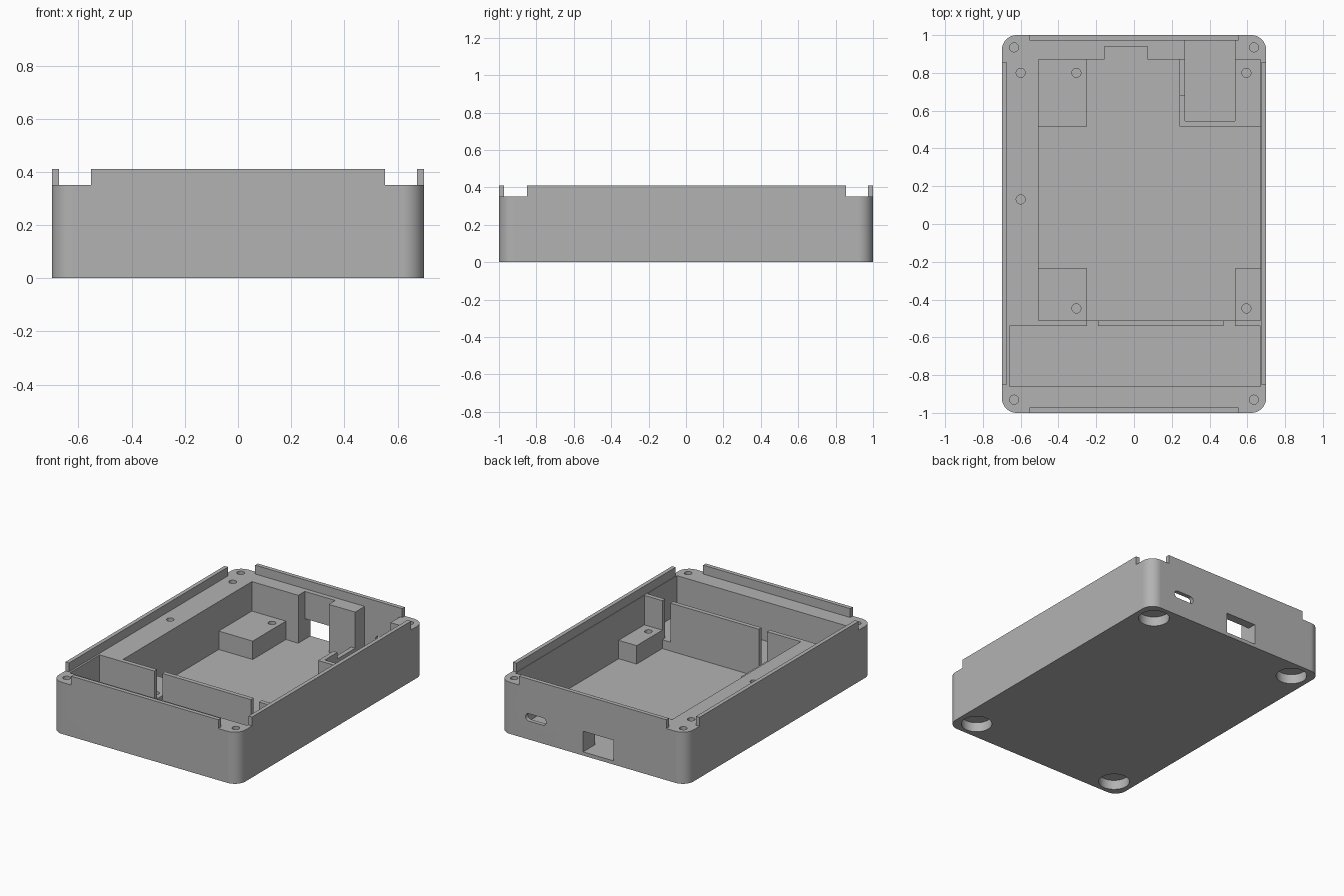
import bpy
import bmesh
from math import cos, sin, pi

cube = bpy.data.objects.get("Cube")
if cube:
    bpy.data.objects.remove(cube, do_unlink=True)

grey = bpy.data.materials.new("light grey plastic")
grey.use_nodes = True
COLOR = (0.45, 0.45, 0.45, 1)
grey.diffuse_color = COLOR
grey.node_tree.nodes["Principled BSDF"].inputs["Base Color"].default_value = COLOR

TOP, LIP, FLOOR, TRAY, POST = 0.35, 0.41, 0.025, 0.085, 0.15
OVER = 0.6


def prism(name, outline, z0, z1):
    """Upright prism over a closed outline."""
    bm = bmesh.new()
    face = bm.faces.new([bm.verts.new((x, y, z0)) for x, y in outline])
    up = bmesh.ops.extrude_face_region(bm, geom=[face])
    verts = [g for g in up["geom"] if isinstance(g, bmesh.types.BMVert)]
    bmesh.ops.translate(bm, verts=verts, vec=(0, 0, z1 - z0))
    bmesh.ops.recalc_face_normals(bm, faces=bm.faces)
    mesh = bpy.data.meshes.new(name)
    bm.to_mesh(mesh)
    bm.free()
    mesh.materials.append(grey)
    ob = bpy.data.objects.new(name, mesh)
    bpy.context.collection.objects.link(ob)
    return ob


def box(name, x0, x1, y0, y1, z0, z1):
    return prism(name, [(x0, y0), (x1, y0), (x1, y1), (x0, y1)], z0, z1)


def rounded(hx, hy, r, n=12):
    """Outline of a rectangle with rounded corners."""
    pts = []
    for k, (sx, sy) in enumerate([(1, 1), (-1, 1), (-1, -1), (1, -1)]):
        for i in range(n + 1):
            a = (k + i / n) * pi / 2
            pts.append((sx * (hx - r) + r * cos(a), sy * (hy - r) + r * sin(a)))
    return pts


def cylinder(name, x, y, r, z0, z1, n=32):
    ring = [(x + r * cos(2 * pi * i / n), y + r * sin(2 * pi * i / n)) for i in range(n)]
    return prism(name, ring, z0, z1)


def combine(body, other, operation):
    """Apply one boolean step and remove the helper."""
    other.hide_render = True
    mod = body.modifiers.new(operation, "BOOLEAN")
    mod.operation, mod.solver, mod.object = operation, "EXACT", other
    bpy.context.view_layer.objects.active = body
    bpy.ops.object.modifier_apply(modifier=mod.name)
    bpy.data.objects.remove(other, do_unlink=True)


# Outer shell
body = prism("enclosure_base", rounded(0.7, 1.0, 0.08), 0, TOP)

# Main bay, front tray and connector recess
for name, *dims in [
    ("main_bay", -0.505, 0.67, -0.51, 0.87, FLOOR, OVER),
    ("front_tray", -0.66, 0.67, -0.86, -0.51, TRAY, OVER),
    ("connector_recess", -0.157, 0.072, 0.8, 0.94, FLOOR, OVER),
]:
    combine(body, box(name, *dims), "DIFFERENCE")

# Divider walls, board posts and rim lips
for name, *dims in [
    ("divider_middle", -0.19, 0.475, -0.54, -0.51, 0.01, TOP),
    ("divider_left", 0.535, 0.685, -0.54, -0.51, 0.01, TOP),
    ("divider_right", -0.68, -0.25, -0.54, -0.51, 0.01, TOP),
    ("post_front_right", -0.52, -0.25, -0.52, -0.235, 0.01, POST),
    ("post_front_left", 0.535, 0.685, -0.52, -0.235, 0.01, POST),
    ("post_back_right", -0.52, -0.25, 0.515, 0.89, 0.01, POST),
    ("post_back_left", 0.24, 0.685, 0.515, 0.89, 0.01, POST),
    ("lip_front", -0.552, 0.552, -1, -0.972, 0.3, LIP),
    ("lip_back", -0.552, 0.552, 0.972, 1, 0.3, LIP),
    ("lip_right", -0.7, -0.673, -0.85, 0.855, 0.3, LIP),
    ("lip_left", 0.673, 0.7, -0.85, 0.855, 0.3, LIP),
]:
    combine(body, box(name, *dims), "UNION")

# Small-board pocket, its lowered side wall and the back port
for name, *dims in [
    ("board_pocket", 0.27, 0.535, 0.545, 0.972, 0.08, OVER),
    ("side_notch", 0.2, 0.3, 0.68, 0.87, 0.105, OVER),
    ("back_port", -0.157, 0.072, 0.9, 1.1, FLOOR, 0.165),
]:
    combine(body, box(name, *dims), "DIFFERENCE")

# Rounded slot through the back wall
slot = prism("back_slot", rounded(0.077, 0.025, 0.0249, 6), -0.05, 0.05)
slot.rotation_euler.x = pi / 2
slot.location = (0.427, 1.0, 0.15)
bpy.context.view_layer.update()
combine(body, slot, "DIFFERENCE")

# Screw holes in the corners, side ledge and posts
for x in (-0.635, 0.635):
    for y in (-0.93, 0.935):
        combine(body, cylinder("corner_hole", x, y, 0.024, 0.15, OVER, 20), "DIFFERENCE")
for y in (0.8, 0.13):
    combine(body, cylinder("ledge_hole", -0.6, y, 0.024, 0.15, OVER, 20), "DIFFERENCE")
for x in (-0.305, 0.595):
    for y in (-0.447, 0.8):
        combine(body, cylinder("post_hole", x, y, 0.024, 0.085, OVER, 20), "DIFFERENCE")

# Foot recesses underneath
for x in (-0.567, 0.567):
    for y in (-0.872, 0.872):
        combine(body, cylinder("foot_recess", x, y, 0.097, -0.1, 0.065), "DIFFERENCE")

# Smooth curves, crisp edges
bpy.ops.object.select_all(action="DESELECT")
body.select_set(True)
bpy.context.view_layer.objects.active = body
bpy.ops.object.shade_smooth_by_angle(angle=0.5)
weighted = body.modifiers.new("weighted_normals", "WEIGHTED_NORMAL")
weighted.keep_sharp = True
